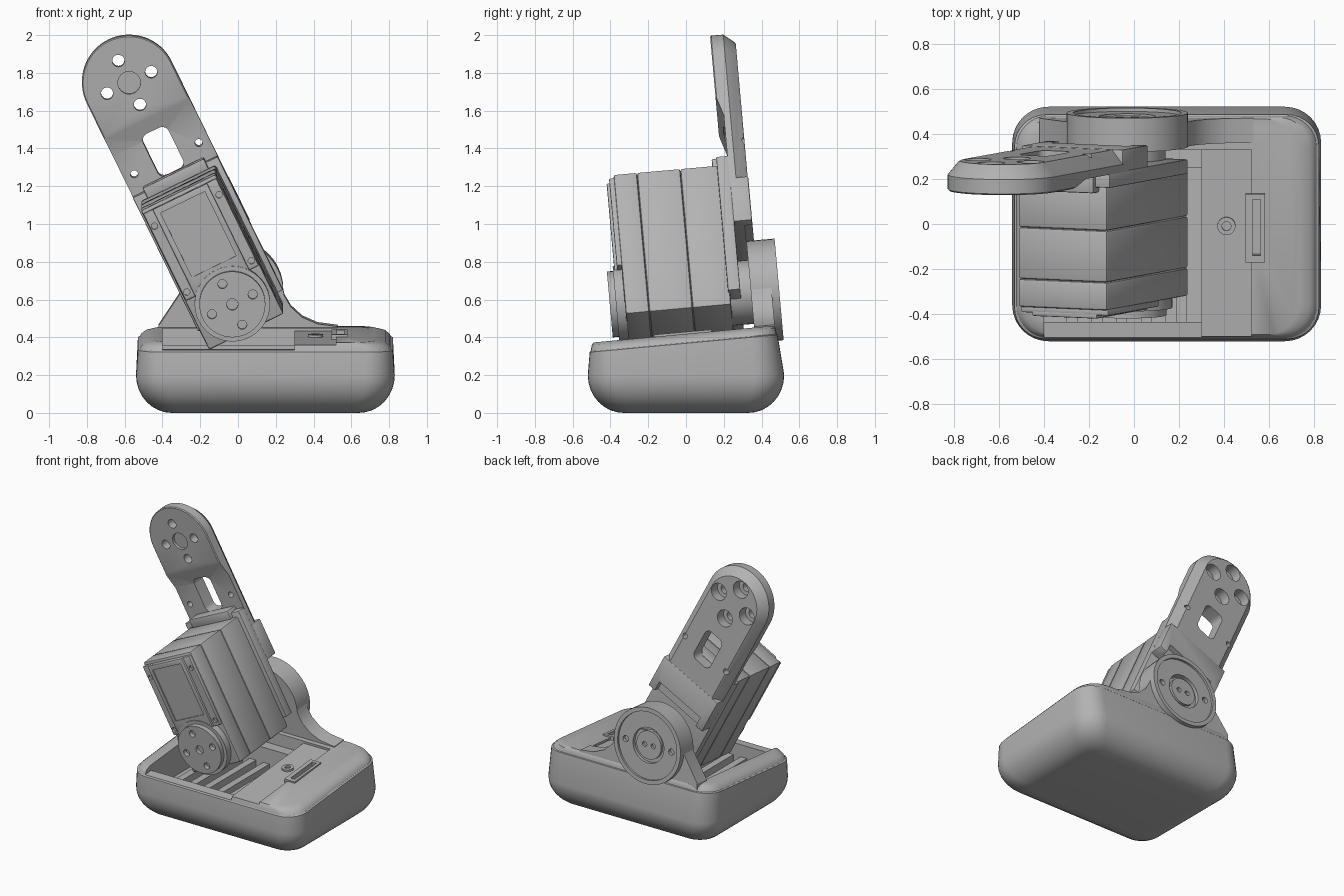
import bpy, bmesh
from math import sin, cos, pi, radians
from mathutils import Matrix, Vector

old = bpy.data.objects.get("Cube")
if old:
    bpy.data.objects.remove(old, do_unlink=True)

grey = bpy.data.materials.new("mid grey plastic")
grey.use_nodes = True
grey.diffuse_color = (0.45, 0.45, 0.45, 1)
grey.node_tree.nodes["Principled BSDF"].inputs["Base Color"].default_value = grey.diffuse_color

# Frames: base deck, tilted pivot, and leaning arm
TILT = Matrix.Rotation(radians(5.1), 4, 'X')
WORLD = Matrix.Identity(4)
DECK = Matrix.Translation((0, 0, 0.417)) @ TILT
PIVOT = Matrix.Translation((-0.03, 0, 0.61)) @ TILT
ARM = PIVOT @ Matrix.Rotation(radians(-26), 4, 'Y')
parts = []


def finish(name, bm, frame):
    bmesh.ops.recalc_face_normals(bm, faces=bm.faces)
    bm.transform(frame)
    mesh = bpy.data.meshes.new(name)
    bm.to_mesh(mesh)
    bm.free()
    mesh.materials.append(grey)
    ob = bpy.data.objects.new(name, mesh)
    bpy.context.collection.objects.link(ob)
    parts.append(ob)
    return ob


def loft(name, rings, frame=WORLD):
    bm = bmesh.new()
    loops = [[bm.verts.new(p) for p in ring] for ring in rings]
    for a, b in zip(loops, loops[1:]):
        for i in range(len(a)):
            j = (i + 1) % len(a)
            bm.faces.new((a[i], a[j], b[j], b[i]))
    bm.faces.new(loops[0])
    bm.faces.new(loops[-1])
    return finish(name, bm, frame)


def prism(name, outline, v0, v1, frame):
    return loft(name, [[(u, v, w) for u, w in outline] for v in (v0, v1)], frame)


def box(name, x, y, z, frame=WORLD, bevel=0):
    bm = bmesh.new()
    bmesh.ops.create_cube(bm, size=1)
    for v in bm.verts:
        v.co = Vector([r[0] if c < 0 else r[1] for c, r in zip(v.co, (x, y, z))])
    if bevel:
        bmesh.ops.bevel(bm, geom=bm.edges[:], offset=bevel, segments=2, profile=0.5, affect='EDGES')
    return finish(name, bm, frame)


def circle(u, w, r, n=40):
    return [(u + r * cos(2 * pi * i / n), w + r * sin(2 * pi * i / n)) for i in range(n)]


def disc(name, u, w, r, v0, v1, frame=ARM):
    return prism(name, circle(u, w, r), v0, v1, frame)


def rounded(x, y, r, n=8):
    pts = []
    corners = [(x[1] - r, y[1] - r), (x[0] + r, y[1] - r), (x[0] + r, y[0] + r), (x[1] - r, y[0] + r)]
    for k, (cx, cy) in enumerate(corners):
        for i in range(n + 1):
            a = (k + i / n) * pi / 2
            pts.append((cx + r * cos(a), cy + r * sin(a)))
    return pts


def cut(ob, cutters):
    for c in cutters:
        c.hide_render = True
        m = ob.modifiers.new("cut", 'BOOLEAN')
        m.operation, m.solver, m.object = 'DIFFERENCE', 'EXACT', c
    bpy.context.view_layer.update()
    new = bpy.data.meshes.new_from_object(ob.evaluated_get(bpy.context.evaluated_depsgraph_get()))
    ob.modifiers.clear()
    ob.data = new
    for c in cutters:
        parts.remove(c)
        bpy.data.objects.remove(c, do_unlink=True)


# Base: rounded tub with a sloping top
def base_ring(ix, iy, r, height):
    pts = rounded((-0.54 + ix, 0.83 - ix), (-0.52 + iy, 0.52 - iy), r)
    return [(x, y - (0.025 if callable(height) and y > 0 else 0),
             height(y) if callable(height) else height) for x, y in pts]


rings = []
for i in range(9):
    a = i / 8 * pi / 2
    inset = 0.19 * (1 - sin(a))
    rings.append(base_ring(inset, inset, 0.16 - inset * 0.4, 0.2 * (1 - cos(a))))
for ix, iy, drop in [(0.01, 0.01, 0.05), (0.02, 0.015, 0.045), (0.028, 0.018, 0.03), (0.05, 0.022, 0.012), (0.1, 0.03, 0)]:
    rings.append(base_ring(ix, iy, 0.14, lambda y, d=drop: 0.417 + 0.09 * y - d))
base = loft("base_shell", rings)
cut(base, [
    box("tray_cutter", (-0.4, 0.3), (-0.435, 0.33), (0.19, 0.8)),
    box("front_notch_cutter", (-0.4, 0.3), (-0.7, -0.4), (-0.04, 0.3), DECK),
    box("lid_recess_cutter", (0.25, 0.52), (-0.6, 0.33), (-0.014, 0.2), DECK),
    box("port_cutter", (0.525, 0.56), (-0.14, 0.11), (-0.08, 0.2), DECK),
])
for i, x in enumerate((-0.3, -0.19, -0.08, 0.03, 0.14)):
    box(f"tray_rib_{i + 1}", (x, x + 0.05), (-0.44, 0.34), (0.18, 0.25))
box("tray_ledge", (0.23, 0.31), (-0.44, 0.34), (0.18, 0.33))
box("tray_back_bar", (-0.41, 0.31), (0.25, 0.34), (0.18, 0.36))

# Lid fittings: port frame and screw boss
frame = box("port_frame", (0.495, 0.58), (-0.17, 0.135), (-0.02, 0.012), DECK)
cut(frame, [box("frame_cutter", (0.525, 0.56), (-0.14, 0.11), (-0.1, 0.1), DECK)])
boss = prism("screw_boss", circle(0.41, 0.01, 0.04), -0.02, 0.0, DECK @ Matrix.Rotation(pi / 2, 4, 'X'))
boss.data.transform(Matrix.Identity(4))
boss_frame = DECK @ Matrix.Rotation(pi / 2, 4, 'X')
cut(boss, [prism("boss_cutter", circle(0.41, 0.01, 0.02), -0.1, 0.1, boss_frame)])

# Rear tower: web with a swept foot, and a bearing housing
web = [(-0.39, -0.32), (0.56, -0.32), (0.56, -0.185), (0.45, -0.17), (0.37, -0.135),
       (0.31, -0.08), (0.275, -0.02), (0.26, 0.06), (0, 0.1), (-0.25, 0.08), (-0.27, 0.0), (-0.39, -0.18)]
prism("tower_web", web, 0.345, 0.455, PIVOT)
tower = disc("bearing_housing", 0, 0, 0.27, 0.345, 0.495, PIVOT)
cut(tower, [disc("face_cutter", 0, 0, 0.24, 0.48, 0.6, PIVOT)])
cut(tower, [disc("hub_cutter", 0, 0, 0.125, 0.44, 0.6, PIVOT)] +
    [disc("hole_cutter", s * 0.185, 0, 0.022, 0.44, 0.6, PIVOT) for s in (-1, 1)])
hub = disc("bearing_hub", 0, 0, 0.1, 0.43, 0.475, PIVOT)
cut(hub, [disc("pin_cutter", s * 0.035, 0, 0.018, 0.45, 0.6, PIVOT) for s in (-1, 1)])

# Motor: three stacked case sections with a front cap
for name, v0, v1 in [("front", -0.325, -0.2), ("middle", -0.2, 0.03), ("rear", 0.03, 0.235)]:
    box(f"motor_case_{name}", (-0.22, 0.22), (v0, v1), (-0.17, 0.655), ARM, 0.012)
cap = box("motor_front_cap", (-0.215, 0.215), (-0.35, -0.32), (0.12, 0.635), ARM, 0.006)
cut(cap, [disc("screw_cutter", u, w, 0.017, -0.5, -0.335) for u in (-0.19, 0.19) for w in (0.16, 0.55)])
panel = box("motor_cap_panel", (-0.16, 0.16), (-0.365, -0.34), (0.12, 0.635), ARM, 0.006)
cut(panel, [box("panel_cutter", (-0.13, 0.13), (-0.5, -0.357), (0.22, 0.6), ARM)])

# Output horns on both sides of the motor
disc("front_horn_base", 0, 0, 0.2, -0.372, -0.32)
horn = disc("front_horn", 0, 0, 0.175, -0.405, -0.36)
cross = [(0, 1), (1, 0), (0, -1), (-1, 0)]
cut(horn, [disc("horn_cutter", 0.12 * a, 0.12 * b, 0.024, -0.5, -0.375) for a, b in cross] +
    [disc("centre_cutter", 0, 0, 0.03, -0.5, -0.38)])
disc("rear_horn", 0, 0, 0.17, 0.23, 0.35)

# Arm: plate with a round head, bevelled on the back
HEAD = 1.246


def arm_ring(inset, low, v):
    r = 0.25 - inset
    pts = [(r * cos(pi * i / 32), HEAD + r * sin(pi * i / 32)) for i in range(33)]
    return [(u, v, w) for u, w in pts + [(-r, low), (r, low)]]


arm = loft("arm_plate", [arm_ring(0.006, 0.5, 0.25), arm_ring(0, 0.5, 0.256), arm_ring(0, 0.5, 0.32),
                         arm_ring(0.045, 0.53, 0.375), arm_ring(0.055, 0.54, 0.382)], ARM)
step = [(0.2, 1.05), (0.25, 1.05), (0.285, 0.93), (0.285, 0.2), (0.2, 0.2)]
cutters = [loft("step_cutter", [[(u, v, w) for v, w in step] for u in (-0.5, 0.5)], ARM),
           prism("slot_cutter", rounded((-0.075, 0.075), (0.71, 0.96), 0.04), 0.1, 0.5, ARM),
           disc("head_recess", 0, HEAD, 0.06, 0.1, 0.27)]
for a, b in cross:
    cutters.append(disc("bolt_cutter", 0.13 * a, HEAD + 0.13 * b, 0.032, 0.1, 0.5))
    cutters.append(disc("counterbore", 0.13 * a, HEAD + 0.13 * b, 0.06, 0.31, 0.5))
cutters += [disc("side_bolt_cutter", s * 0.19, 0.795, 0.02, 0.1, 0.5) for s in (-1, 1)]
cut(arm, cutters)

# Arm foot: square block clamped to the motor, with a rear recess
foot = box("arm_foot", (-0.25, 0.25), (0.285, 0.385), (0.3, 0.56), ARM, 0.008)
cut(foot, [box("foot_recess", (-0.19, 0.19), (0.345, 0.5), (0.2, 0.38), ARM)])
plate = box("motor_back_plate", (-0.25, 0.25), (0.225, 0.29), (-0.1, 0.69), ARM, 0.006)
box("motor_clip", (-0.18, 0.18), (0.2, 0.3), (0.64, 0.715), ARM, 0.008)

# Smooth shading with crisp edges
bpy.ops.object.select_all(action='DESELECT')
for ob in parts:
    ob.select_set(True)
bpy.context.view_layer.objects.active = parts[0]
bpy.ops.object.shade_smooth_by_angle(angle=radians(30))
